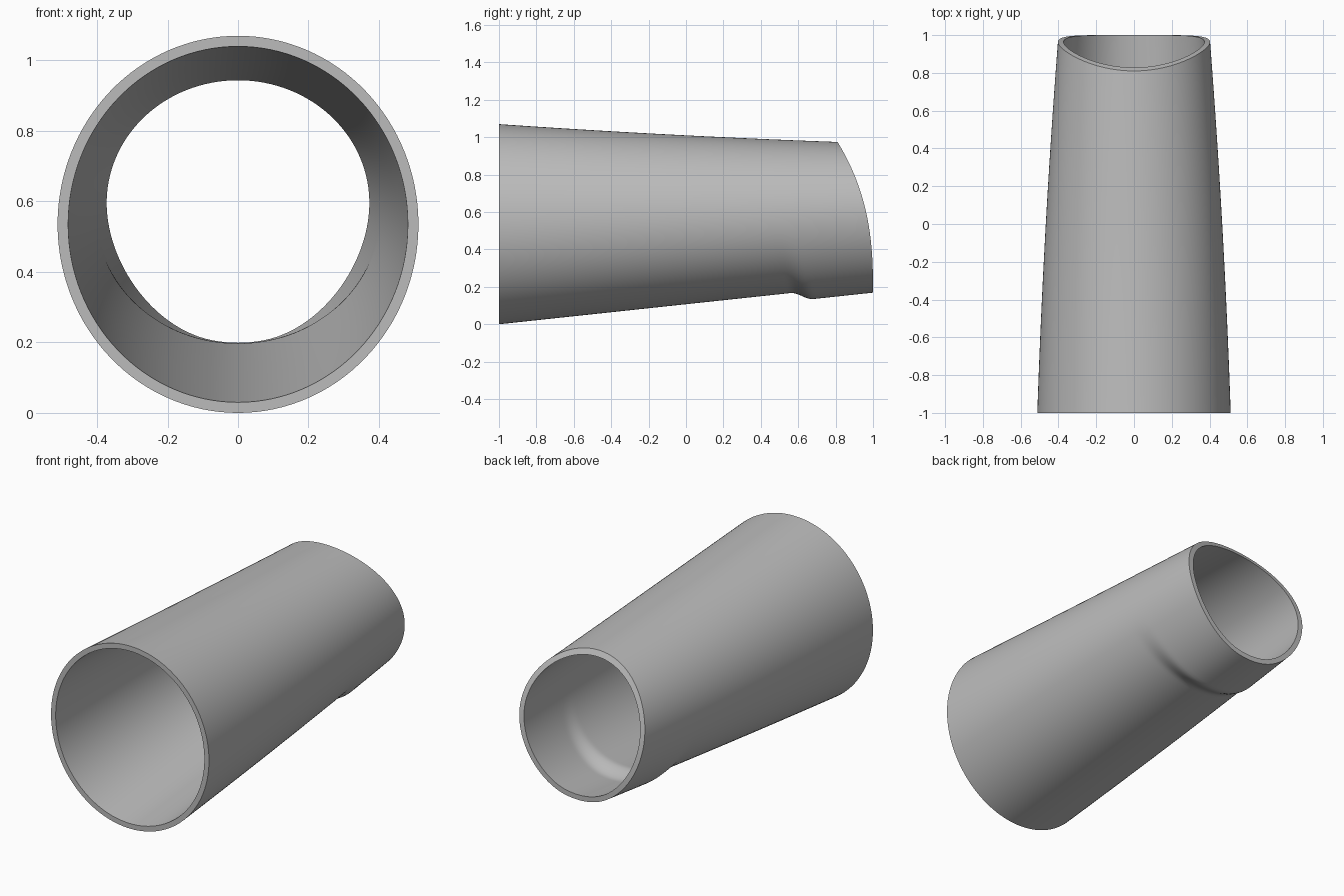
import bpy, bmesh
from math import sin, cos, pi, radians

if "Cube" in bpy.data.objects:
    bpy.data.objects.remove(bpy.data.objects["Cube"])

SIDES, ROWS, WALL = 128, 110, 0.03


def smooth(t):
    t = max(0.0, min(1.0, t))
    return t * t * (3 - 2 * t)


def wall_point(angle, y, inset):
    """Point on the tapered wall; angle is measured from straight down."""
    half_width = 0.467 - 0.056 * y - 0.011 * y * y - inset
    top = 1.01 - 0.051 * y + 0.009 * y * y - inset
    bottom = 0.107 * (y + 1) + inset
    middle, half_height = (top + bottom) / 2, (top - bottom) / 2
    # Shallow step under the narrow end, fading out up the sides
    around = abs(angle) / radians(72)
    start = 0.56 - 0.08 * around ** 2
    step = 0.045 * smooth((y - start) / 0.12) * smooth(1.15 - around)
    return (sin(angle) * (half_width + step * 0.4), y,
            middle - cos(angle) * (half_height + step))


def end_y(angle, inset):
    """Where the curved cut of the narrow end meets the wall."""
    y = 0.95
    for _ in range(6):
        z = wall_point(angle, y, inset)[2]
        y = 1 - 0.19 * max(0, (z - 0.17) / 0.805) ** 2.6
    return y


def skin(bm, inset):
    """Rings of vertices from the wide end to the curved cut."""
    angles = [2 * pi * i / SIDES - pi for i in range(SIDES)]
    ends = [end_y(a, inset) for a in angles]
    return [[bm.verts.new(wall_point(a, -1 + (e + 1) * r / ROWS, inset))
             for a, e in zip(angles, ends)] for r in range(ROWS + 1)]


def bridge(bm, ring_a, ring_b):
    for i in range(SIDES):
        j = (i + 1) % SIDES
        bm.faces.new((ring_a[i], ring_a[j], ring_b[j], ring_b[i]))


# Hollow sleeve: outer skin, inner skin and the two rims
bm = bmesh.new()
outer, inner = skin(bm, 0), skin(bm, WALL)
for rings in (outer, inner):
    for a, b in zip(rings, rings[1:]):
        bridge(bm, a, b)
bridge(bm, outer[0], inner[0])
bridge(bm, outer[-1], inner[-1])
bmesh.ops.recalc_face_normals(bm, faces=bm.faces)
mesh = bpy.data.meshes.new("tapered_sleeve")
bm.to_mesh(mesh)
bm.free()
sleeve = bpy.data.objects.new("tapered_sleeve", mesh)
bpy.context.collection.objects.link(sleeve)

# Plain grey finish
grey = bpy.data.materials.new("plain_grey")
grey.use_nodes = True
colour = (0.5, 0.5, 0.5, 1)
grey.diffuse_color = colour
grey.node_tree.nodes["Principled BSDF"].inputs["Base Color"].default_value = colour
mesh.materials.append(grey)

bpy.context.view_layer.objects.active = sleeve
sleeve.select_set(True)
bpy.ops.object.shade_smooth_by_angle(angle=radians(35))
